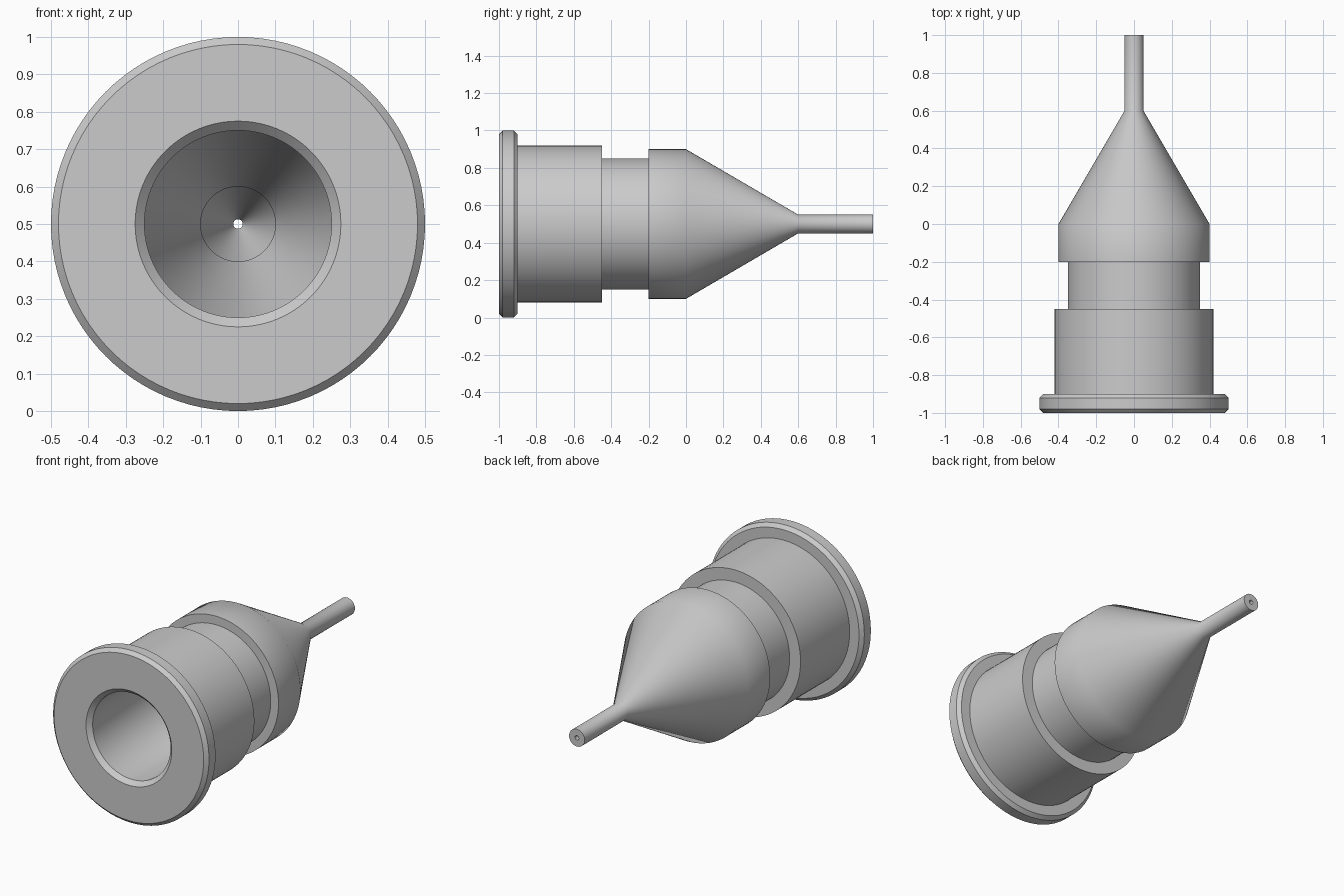
import bpy
import bmesh
from math import radians, tau
from mathutils import Matrix, Vector

cube = bpy.data.objects.get("Cube")
if cube:
    bpy.data.objects.remove(cube, do_unlink=True)

SIDES = 96

# Single neutral grey
grey = bpy.data.materials.new("neutral_grey")
grey.use_nodes = True
colour = (0.6, 0.6, 0.6, 1)
grey.diffuse_color = colour
grey.node_tree.nodes["Principled BSDF"].inputs["Base Color"].default_value = colour


def lathe(name, profile):
    """Revolve a closed (radius, y) profile around the horizontal axis."""
    bm = bmesh.new()
    verts = [bm.verts.new((r, y, 0)) for r, y in profile]
    edges = [bm.edges.new((a, b)) for a, b in zip(verts, verts[1:] + verts[:1])]
    bmesh.ops.spin(bm, geom=verts + edges, cent=(0, 0, 0), axis=(0, 1, 0),
                   angle=tau, steps=SIDES, use_merge=True)
    bmesh.ops.remove_doubles(bm, verts=bm.verts[:], dist=0.0001)
    bmesh.ops.recalc_face_normals(bm, faces=bm.faces[:])
    bm.transform(Matrix.Translation(Vector((0, 0, 0.5))))
    mesh = bpy.data.meshes.new(name)
    bm.to_mesh(mesh)
    bm.free()
    mesh.materials.append(grey)
    obj = bpy.data.objects.new(name, mesh)
    bpy.context.collection.objects.link(obj)
    bpy.ops.object.select_all(action="DESELECT")
    obj.select_set(True)
    bpy.context.view_layer.objects.active = obj
    bpy.ops.object.shade_smooth_by_angle(angle=radians(35))
    return obj


# Chamfered flange, stepped barrel, cone and thin tip, front to back
outside = [
    (0.48, -1), (0.5, -0.98), (0.5, -0.92), (0.48, -0.9),
    (0.42, -0.9), (0.42, -0.45), (0.35, -0.45), (0.35, -0.2),
    (0.4, -0.2), (0.4, 0), (0.05, 0.6), (0.05, 1),
]
# Through bore, from the tip back to the chamfered mouth
bore = [
    (0.0125, 1), (0.0125, 0.55), (0.1, 0.4), (0.1, 0.26),
    (0.25, 0), (0.25, -0.975), (0.275, -1),
]
lathe("nozzle_body", outside + bore)
